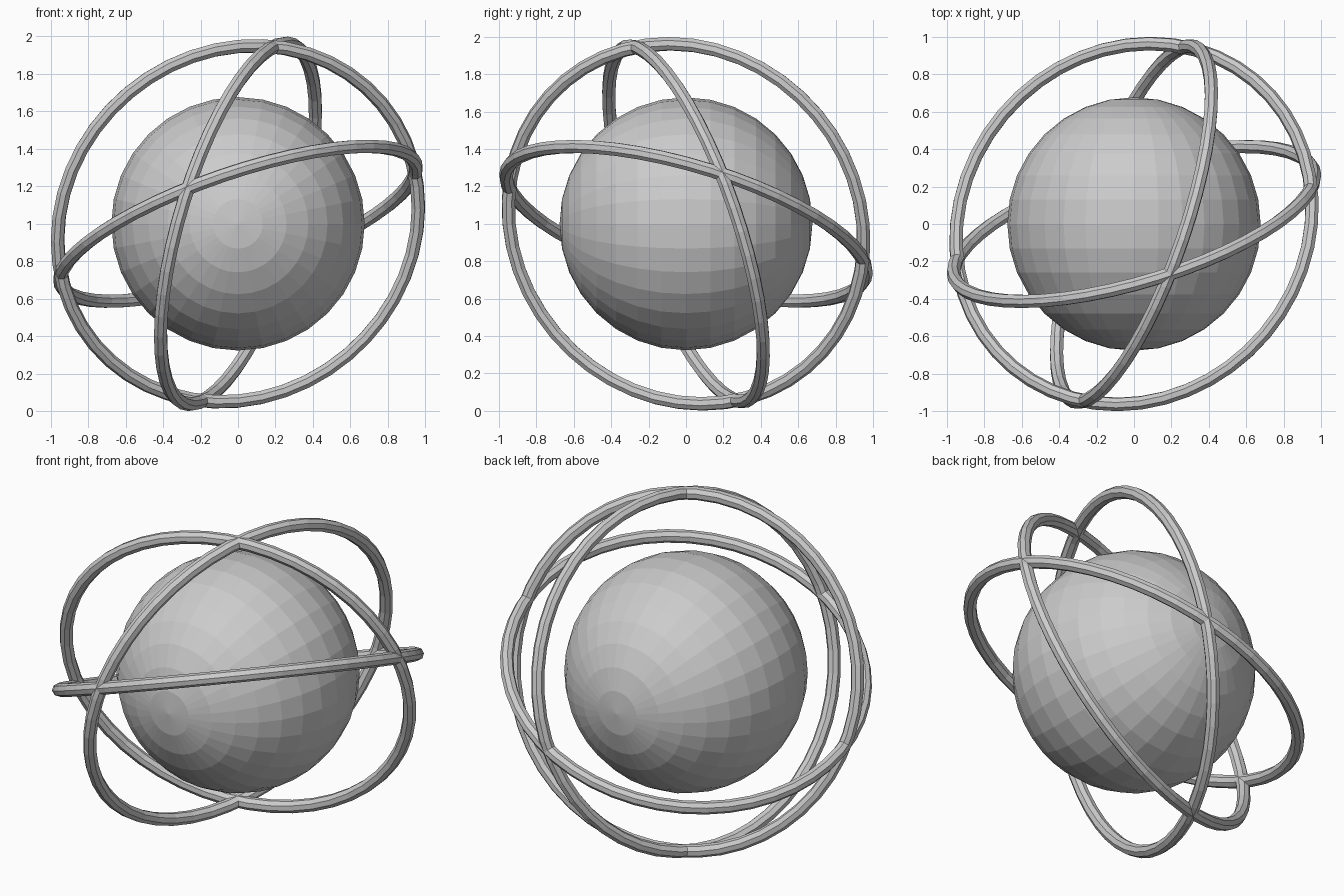
import bpy
from mathutils import Vector, Matrix

if "Cube" in bpy.data.objects:
    bpy.data.objects.remove(bpy.data.objects["Cube"])

CENTRE = Vector((0, 0, 1))

grey = bpy.data.materials.new("plain_grey")
grey.diffuse_color = (0.6, 0.6, 0.6, 1)
grey.use_nodes = True
grey.node_tree.nodes["Principled BSDF"].inputs["Base Color"].default_value = grey.diffuse_color


def finish(name):
    ob = bpy.context.object
    ob.name = name
    ob.data.materials.append(grey)
    return ob


# central globe, poles pointing front and back
bpy.ops.mesh.primitive_uv_sphere_add(segments=32, ring_count=16, radius=0.676,
                                     location=CENTRE, rotation=(1.5707963, 0, 0))
finish("globe")

# three equal orbit rings, tilted 30 degrees and spaced evenly
# around the diagonal axis (1, -1, -1)
axis = Vector((1, -1, -1)).normalized()
first_normal = Vector((0.312, -0.271, -0.911)).normalized()
for i in range(3):
    turn = Matrix.Rotation(i * 2.0943951, 3, axis)
    normal = turn @ first_normal
    side = axis.cross(normal).normalized()
    front = normal.cross(side)
    basis = Matrix((side, front, normal)).transposed().to_4x4()
    bpy.ops.mesh.primitive_torus_add(major_segments=48, minor_segments=8,
                                     major_radius=1.0, minor_radius=0.0375)
    ring = finish("orbit_ring_%d" % (i + 1))
    ring.matrix_world = Matrix.Translation(CENTRE) @ basis
